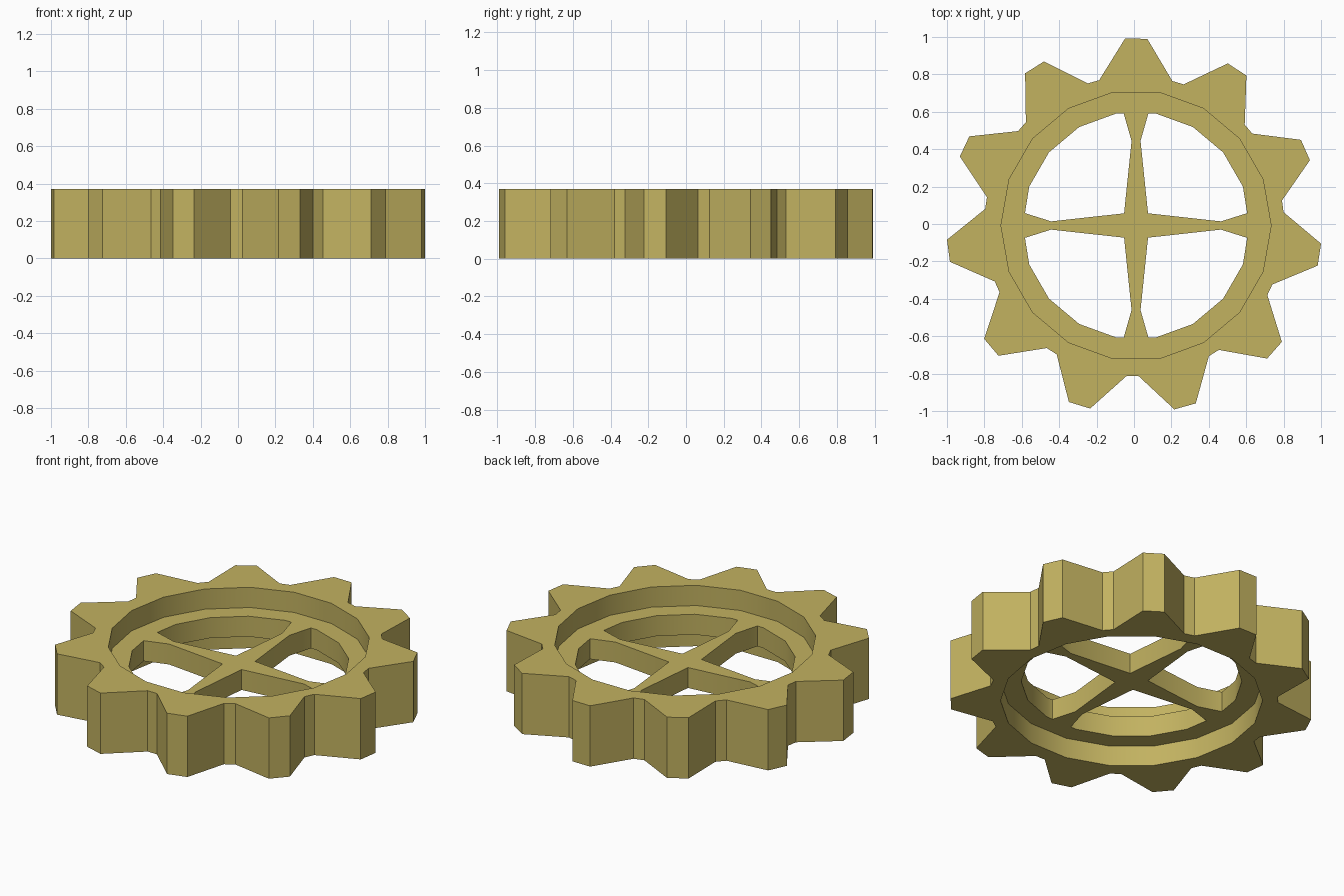
import bpy, bmesh, math

if "Cube" in bpy.data.objects:
    bpy.data.objects.remove(bpy.data.objects["Cube"])

H = 0.37                      # gear thickness
Z1, Z2 = 0.123, 0.247         # web bottom and top
CX, CY = 0.011, -0.008        # centre of the bore
TEETH = 11

mat = bpy.data.materials.new("brass")
mat.diffuse_color = (0.54, 0.445, 0.118, 1)
mat.use_nodes = True
mat.node_tree.nodes["Principled BSDF"].inputs["Base Color"].default_value = mat.diffuse_color


def polar(r, deg, cx=CX, cy=CY):
    a = math.radians(deg)
    return (cx + r * math.cos(a), cy + r * math.sin(a))


# Toothed outline
outer = []
for i in range(TEETH):
    a = 89.4 + i * 360 / TEETH
    for r, da in ((1.0035, -3.4), (1.0035, 3.4), (0.802, 14.1), (0.802, 18.6)):
        outer.append(polar(r, a + da, 0.001, -0.011))

# Recess wall and four windows between the waisted spokes
recess = [polar(0.722, i * 20) for i in range(18)]
quarter = [(0.064, 0.065), (0.454, 0.022), (0.594, 0.066)]
quarter += [polar(0.608, a, 0, 0) for a in (20, 40, 60, 80)]
quarter += [(0.066, 0.599), (0.024, 0.452)]
windows = [[(CX + sx * x, CY + sy * y) for x, y in quarter]
           for sx in (1, -1) for sy in (1, -1)]

bm = bmesh.new()


def loop(pts, z):
    vs = [bm.verts.new((x, y, z)) for x, y in pts]
    for i in range(len(vs)):
        bm.edges.new((vs[i - 1], vs[i]))
    return vs


def wall(a, b):
    for i in range(len(a)):
        bm.faces.new((a[i - 1], a[i], b[i], b[i - 1]))


def cap(loops):
    edges = [bm.edges.get((l[i - 1], l[i])) for l in loops for i in range(len(l))]
    bmesh.ops.triangle_fill(bm, use_beauty=True, use_dissolve=False, edges=edges)


out_lo, out_hi = loop(outer, 0), loop(outer, H)
rec = [loop(recess, z) for z in (0, Z1, Z2, H)]
win_lo = [loop(w, Z1) for w in windows]
win_hi = [loop(w, Z2) for w in windows]

# Rim faces and spoke web faces
cap([out_lo, rec[0]])
cap([out_hi, rec[3]])
cap([rec[1]] + win_lo)
cap([rec[2]] + win_hi)

# Vertical walls
wall(out_lo, out_hi)
wall(rec[0], rec[1])
wall(rec[2], rec[3])
for lo, hi in zip(win_lo, win_hi):
    wall(lo, hi)

bmesh.ops.recalc_face_normals(bm, faces=bm.faces[:])
me = bpy.data.meshes.new("gear_wheel")
bm.to_mesh(me)
bm.free()
me.materials.append(mat)
gear = bpy.data.objects.new("gear_wheel", me)
bpy.context.collection.objects.link(gear)
bpy.context.view_layer.objects.active = gear
gear.select_set(True)
bpy.ops.object.shade_smooth_by_angle(angle=math.radians(30))
